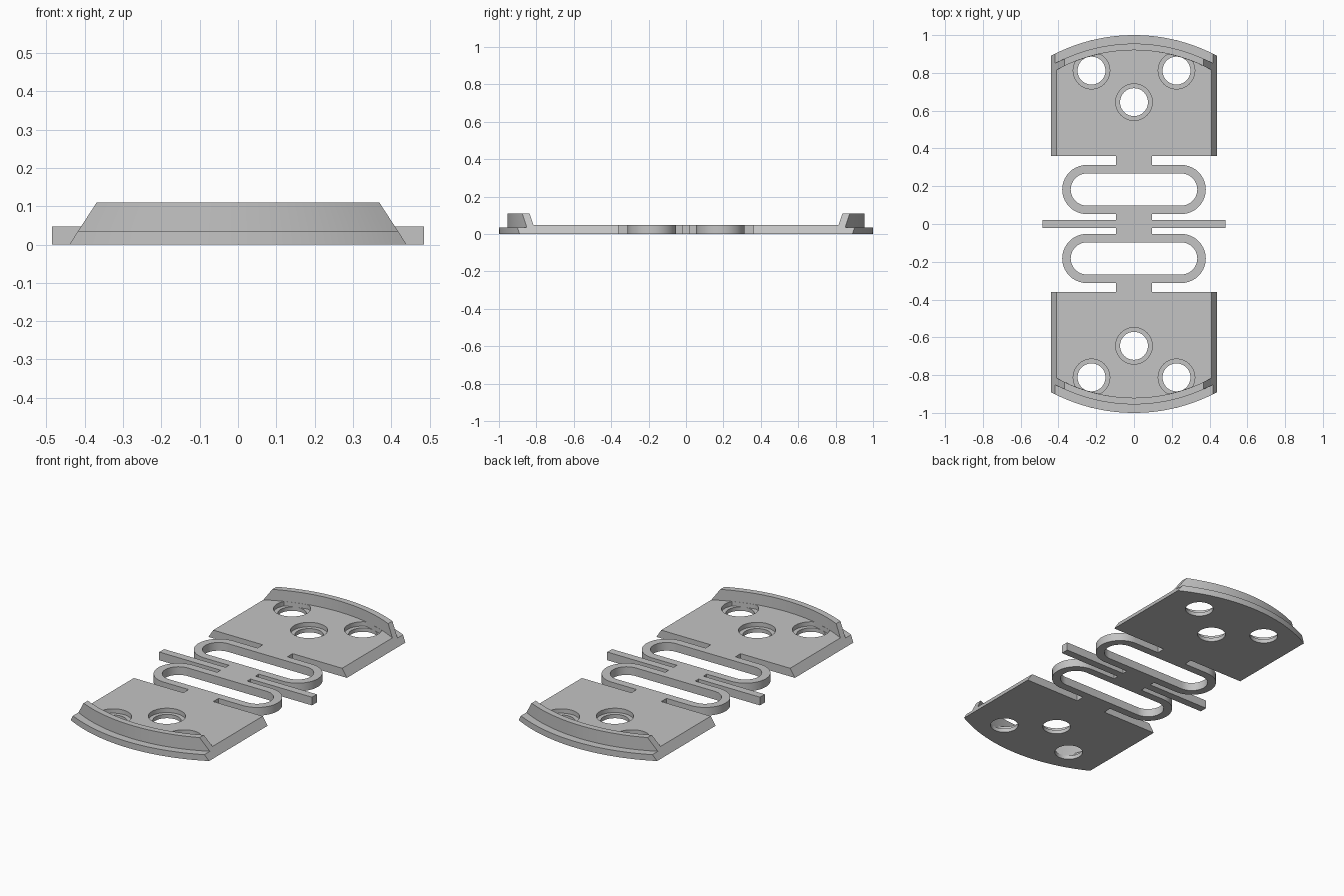
import bpy, bmesh
from math import sin, cos, pi, sqrt, radians

THICK = 0.047      # plate and spring thickness
HALF_W = 0.44      # half width of a plate at its underside
TAPER = 0.65       # inward lean of the plate sides per unit height
ARC_Y = 0.065      # centre of the curved end

old = bpy.data.objects.get("Cube")
if old:
    bpy.data.objects.remove(old, do_unlink=True)

grey = bpy.data.materials.new("plain grey")
grey.use_nodes = True
grey.diffuse_color = (0.55, 0.55, 0.55, 1)
grey.node_tree.nodes["Principled BSDF"].inputs["Base Color"].default_value = (0.55, 0.55, 0.55, 1)


def make_object(name, bm):
    bmesh.ops.remove_doubles(bm, verts=bm.verts[:], dist=0.0001)
    bmesh.ops.recalc_face_normals(bm, faces=bm.faces[:])
    mesh = bpy.data.meshes.new(name)
    bm.to_mesh(mesh)
    bm.free()
    mesh.materials.clear()
    mesh.materials.append(grey)
    obj = bpy.data.objects.new(name, mesh)
    bpy.context.collection.objects.link(obj)
    return obj


def activate(obj):
    bpy.ops.object.select_all(action="DESELECT")
    obj.select_set(True)
    bpy.context.view_layer.objects.active = obj


def arc_y(radius, x):
    return ARC_Y + sqrt(radius ** 2 - x ** 2)


def plate_body(name):
    # Profile of (arc radius, height); None marks the straight inner edge
    profile = [(None, 0), (0.935, 0), (0.935, 0.035), (0.89, 0.035),
               (0.89, 0.11), (0.855, 0.11), (0.855, THICK), (None, THICK)]
    steps = 32
    bm = bmesh.new()
    rows = []
    for i in range(steps + 1):
        row = []
        for radius, z in profile:
            x = (2 * i / steps - 1) * (HALF_W - TAPER * z)
            y = arc_y(radius, x) if radius else 0.36
            row.append(bm.verts.new((x, y, z)))
        rows.append(row)
    n = len(profile)
    for a, b in zip(rows, rows[1:]):
        for j in range(n):
            k = (j + 1) % n
            bm.faces.new((a[j], a[k], b[k], b[j]))
    bm.faces.new(rows[0])
    bm.faces.new(rows[-1])
    return make_object(name, bm)


def hole_cutter(name, cx, cy, radius, z0, z1):
    # Round cutter, trimmed where it would bite into the end wall
    bm = bmesh.new()
    ring = []
    for i in range(48):
        a = 2 * pi * i / 48
        x = cx + radius * cos(a)
        y = min(cy + radius * sin(a), arc_y(0.854, x))
        ring.append(bm.verts.new((x, y, z0)))
    face = bm.faces.new(ring)
    out = bmesh.ops.extrude_face_region(bm, geom=[face])
    top = [v for v in out["geom"] if isinstance(v, bmesh.types.BMVert)]
    bmesh.ops.translate(bm, verts=top, vec=(0, 0, z1 - z0))
    cutter = make_object(name, bm)
    cutter.hide_render = True
    return cutter


def cut(obj, cutter):
    activate(obj)
    mod = obj.modifiers.new("hole", "BOOLEAN")
    mod.operation = "DIFFERENCE"
    mod.solver = "EXACT"
    mod.object = cutter
    bpy.ops.object.modifier_apply(modifier=mod.name)
    bpy.data.objects.remove(cutter, do_unlink=True)


def smooth(obj):
    activate(obj)
    bpy.ops.object.shade_smooth_by_angle(angle=radians(25))


# End plates with three counterbored screw holes each
back_plate = plate_body("back_plate")
for cx, cy in [(-0.225, 0.812), (0.225, 0.812), (0, 0.645)]:
    cut(back_plate, hole_cutter("counterbore_cutter", cx, cy, 0.097, 0.022, 0.08))
    cut(back_plate, hole_cutter("hole_cutter", cx, cy, 0.074, -0.05, 0.08))
smooth(back_plate)
front_plate = back_plate.copy()
front_plate.data = back_plate.data.copy()
front_plate.name = "front_plate"
front_plate.rotation_euler.z = pi
bpy.context.collection.objects.link(front_plate)

# Flat spring: two open loops, necks and a cross bar in one filled outline
LOOP_X, LOOP_Y, OUTER, INNER = 0.25, 0.1825, 0.13, 0.085


def half_round(radius, steps=20):
    return [(LOOP_X + radius * sin(pi * i / steps), LOOP_Y - radius * cos(pi * i / steps))
            for i in range(steps + 1)]


neck = 0.095
quarter = ([(0.485, 0.022), (neck, 0.022), (neck, LOOP_Y - OUTER)] + half_round(OUTER)
           + [(neck, LOOP_Y + OUTER), (neck, 0.36)])
upper = quarter + [(-x, y) for x, y in reversed(quarter)]
outline = upper + [(-x, -y) for x, y in upper]
slot = half_round(INNER)
slot += [(-x, y) for x, y in reversed(slot)]
lower_slot = [(x, -y) for x, y in slot]

curve = bpy.data.curves.new("spring_outline", "CURVE")
curve.dimensions = "2D"
curve.fill_mode = "BOTH"
curve.extrude = THICK / 2
for points in (outline, slot, lower_slot):
    spline = curve.splines.new("POLY")
    spline.points.add(len(points) - 1)
    for p, (x, y) in zip(spline.points, points):
        p.co = (x, y, 0, 1)
    spline.use_cyclic_u = True
temp = bpy.data.objects.new("spring_outline", curve)
bpy.context.collection.objects.link(temp)
graph = bpy.context.evaluated_depsgraph_get()
filled = bpy.data.meshes.new_from_object(temp.evaluated_get(graph))
bm = bmesh.new()
bm.from_mesh(filled)
bmesh.ops.translate(bm, verts=bm.verts[:], vec=(0, 0, THICK / 2))
bpy.data.objects.remove(temp, do_unlink=True)
bpy.data.meshes.remove(filled)
smooth(make_object("spring_link", bm))
